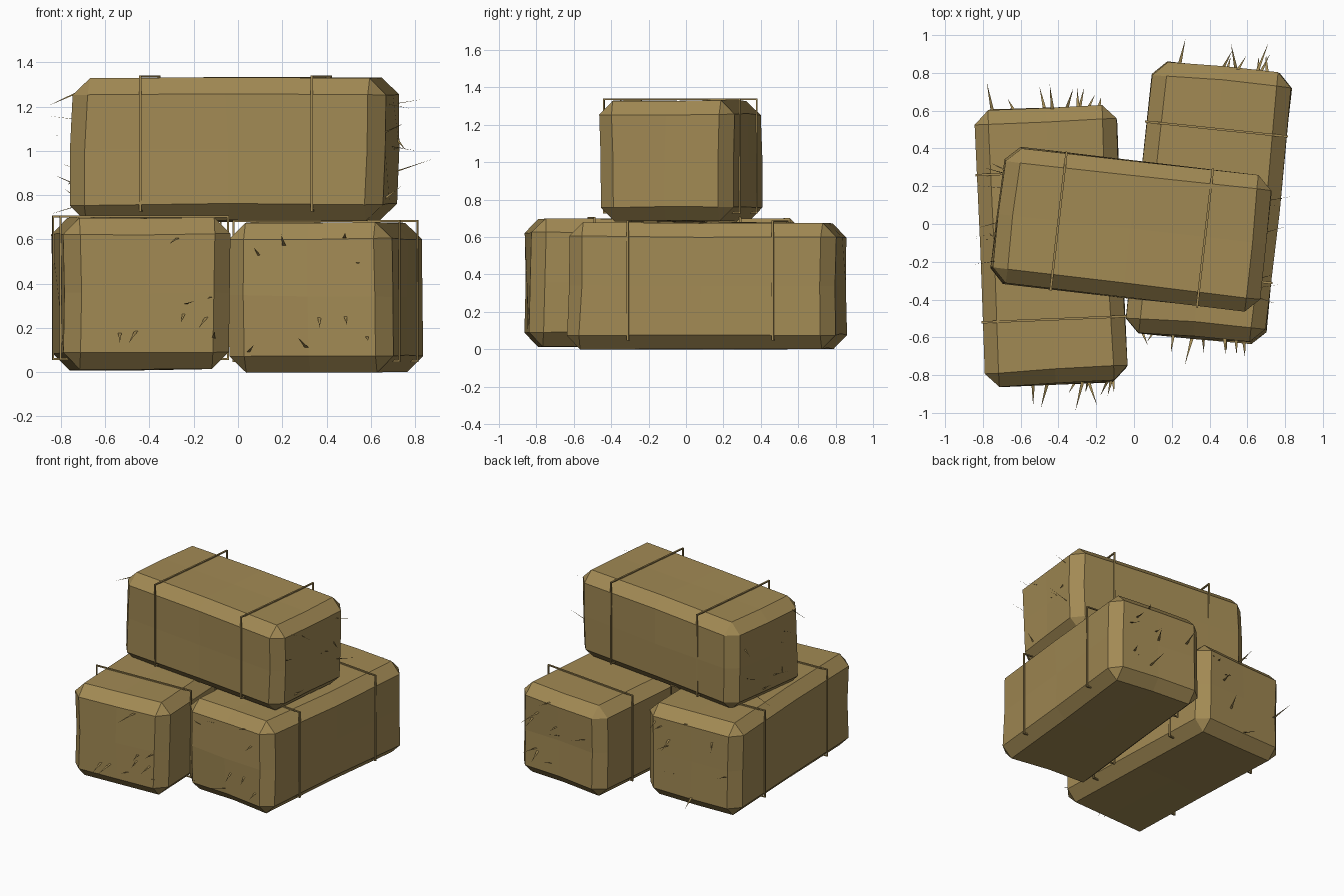
import bpy, bmesh, math, random
from mathutils import Vector, Matrix

if "Cube" in bpy.data.objects:
    bpy.data.objects.remove(bpy.data.objects["Cube"])

random.seed(4)


def material(name, rgb):
    m = bpy.data.materials.new(name)
    m.diffuse_color = (*rgb, 1)
    m.use_nodes = True
    m.node_tree.nodes["Principled BSDF"].inputs["Base Color"].default_value = m.diffuse_color
    return m


HAY = material("hay", (0.36, 0.253, 0.088))


def finish(bm, name, mat, matrix):
    mesh = bpy.data.meshes.new(name)
    bm.to_mesh(mesh)
    bm.free()
    mesh.materials.append(mat)
    ob = bpy.data.objects.new(name, mesh)
    ob.matrix_world = matrix
    bpy.context.collection.objects.link(ob)


def box(bm, centre, size):
    m = Matrix.Translation(centre) @ Matrix.Diagonal((*size, 1))
    bmesh.ops.create_cube(bm, size=1, matrix=m)


def make_bale(label, x, y, z0, z1, angle, width, length):
    height = z1 - z0
    place = Matrix.Translation((x, y, (z0 + z1) / 2)) @ Matrix.Rotation(math.radians(angle), 4, 'Z')

    # Lumpy block with one wide chamfer on its outer edges
    bm = bmesh.new()
    box(bm, (0, 0, 0), (width, length, height))
    bmesh.ops.subdivide_edges(bm, edges=bm.edges[:], cuts=1, use_grid_fill=True)
    for v in bm.verts:
        v.co += Vector((random.uniform(-.008, .008), random.uniform(-.012, .012),
                        random.uniform(-.008, .004) * (1 if v.co.z > 0 else -1)))
    bm.normal_update()
    outer = [e for e in bm.edges if e.calc_face_angle(0) > math.radians(45)]
    bmesh.ops.bevel(bm, geom=outer, offset=0.075, offset_type='OFFSET',
                    segments=1, affect='EDGES', clamp_overlap=True)
    finish(bm, label + "_bale", HAY, place)

    # Two rectangular twine loops of flat bars, their lower run buried in the hay
    bm = bmesh.new()
    wide, thin = 0.012, 0.008
    w = width / 2 + 0.004
    top, bottom = height / 2 + 0.003, -height / 2 + 0.05
    for s in (-0.39, 0.39):
        for side in (-1, 1):
            box(bm, (side * w, s, (top + bottom) / 2), (thin, wide, top - bottom + thin))
        for z in (top, bottom):
            box(bm, (0, s, z), (2 * w, wide, thin))
    finish(bm, label + "_twine", HAY, place)

    # Flat straw blades sticking out of both ends, all wide along world x
    bm = bmesh.new()
    across = Matrix.Rotation(math.radians(-angle), 3, 'Z') @ Vector((0.01, 0, 0))
    for end in (-1, 1):
        for i in range(9):
            out = 0.15 if i == 0 else random.uniform(0.04, 0.13)
            base = Vector((random.uniform(-.3, .3), end * (length / 2 - 0.015),
                           random.uniform(-.4, .4) * height))
            tip = base + Vector((random.uniform(-.05, .05), end * (out + 0.015),
                                 random.uniform(-.07, .07)))
            bm.faces.new([bm.verts.new(p) for p in (base - across, base + across, tip)])
    finish(bm, label + "_straws", HAY, place)


# Two bales on the ground, one laid across them
make_bale("left", -0.44, -0.115, 0.01, 0.70, 2.4, 0.75, 1.46)
make_bale("right", 0.395, 0.115, 0.0, 0.68, -6, 0.745, 1.44)
make_bale("upper", -0.012, -0.03, 0.68, 1.333, 83.4, 0.725, 1.42)
